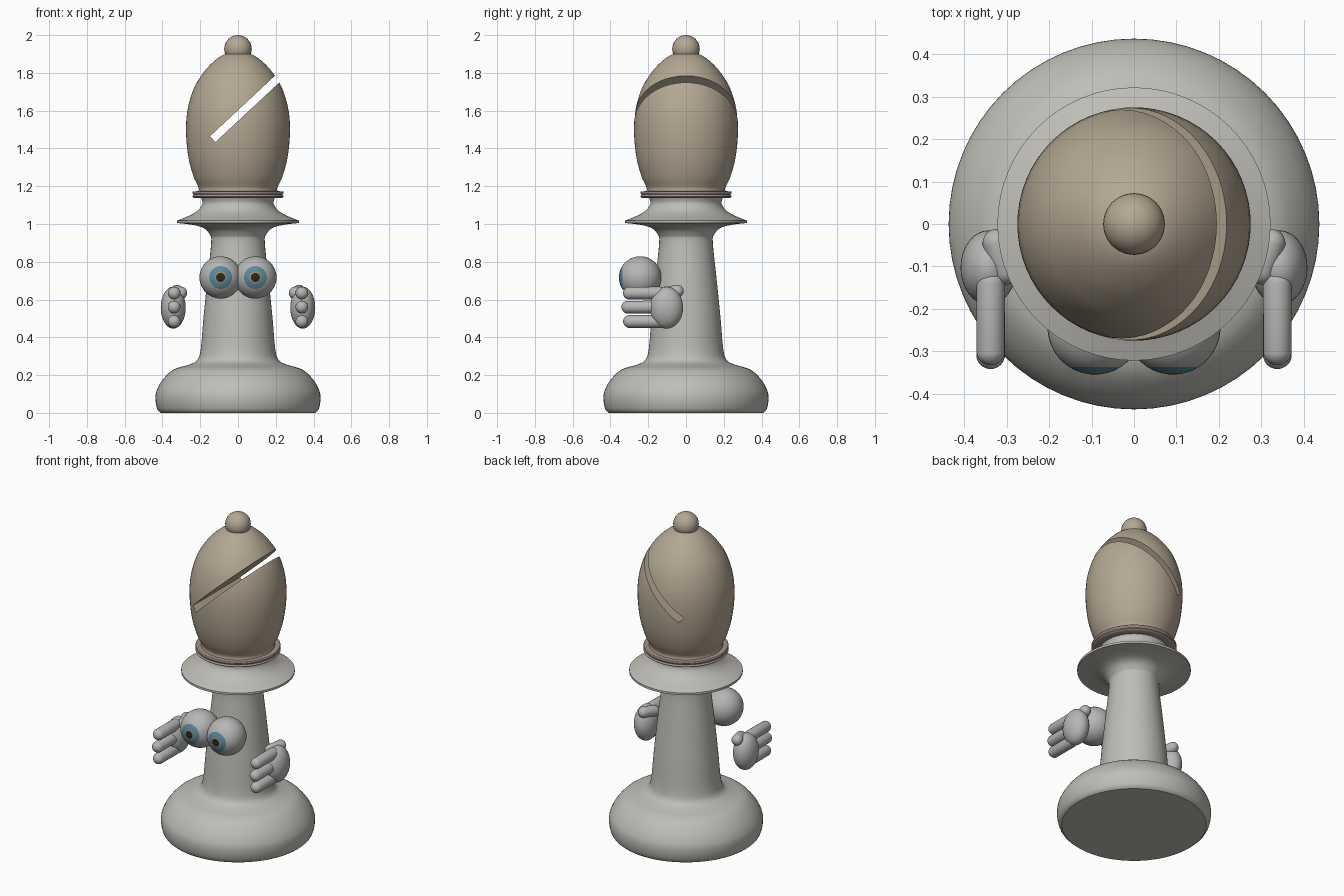
import bpy, bmesh, math
from mathutils import Vector, Matrix

if "Cube" in bpy.data.objects:
    bpy.data.objects.remove(bpy.data.objects["Cube"])


def mat(name, rgb):
    m = bpy.data.materials.new(name)
    m.diffuse_color = (*rgb, 1)
    m.use_nodes = True
    m.node_tree.nodes["Principled BSDF"].inputs["Base Color"].default_value = m.diffuse_color
    return m


STONE = mat("stone", (0.52, 0.51, 0.47))
TAN = mat("tan", (0.46, 0.39, 0.29))
BAND = mat("band", (0.36, 0.29, 0.26))
GREY = mat("grey", (0.47, 0.47, 0.46))
BLUE = mat("blue", (0.10, 0.25, 0.34))
GOLD = mat("gold", (0.35, 0.27, 0.10))
BLACK = mat("black", (0.02, 0.02, 0.02))


def add(name, bm, *mats):
    me = bpy.data.meshes.new(name)
    bmesh.ops.recalc_face_normals(bm, faces=bm.faces)
    bm.to_mesh(me)
    bm.free()
    ob = bpy.data.objects.new(name, me)
    bpy.context.collection.objects.link(ob)
    for m in mats:
        me.materials.append(m)
    return ob


def shade(ob):
    bpy.ops.object.select_all(action='DESELECT')
    ob.select_set(True)
    bpy.context.view_layer.objects.active = ob
    bpy.ops.object.shade_smooth_by_angle(angle=math.radians(35))


def smooth(pts, n=4):
    """Catmull-Rom curve through (radius, z) points."""
    p = [Vector(q) for q in [pts[0], *pts, pts[-1]]]
    out = []
    for a, b, c, d in zip(p, p[1:], p[2:], p[3:]):
        for i in range(n):
            t = i / n
            out.append(b + 0.5 * t * ((c - a) + t * ((2*a - 5*b + 4*c - d) + t * (3*(b - c) + d - a))))
    return out + [p[-1]]


def lathe(name, pieces, m):
    """Revolve smooth profile pieces, sharp where the pieces meet."""
    bm = bmesh.new()
    vs = [bm.verts.new((max(r, 0), 0, z)) for pc in pieces for r, z in smooth(pc)]
    es = [bm.edges.new(e) for e in zip(vs, vs[1:])]
    bmesh.ops.spin(bm, geom=vs + es, cent=(0, 0, 0), axis=(0, 0, 1),
                   angle=2 * math.pi, steps=64, use_merge=True)
    bmesh.ops.remove_doubles(bm, verts=bm.verts, dist=1e-5)
    return add(name, bm, m)


def capsule(bm, a, b, r):
    a, b = Vector(a), Vector(b)
    vs = bmesh.ops.create_uvsphere(bm, u_segments=24, v_segments=16, radius=r)["verts"]
    rot = (b - a).to_track_quat('Z', 'Y')
    for v in vs:
        end = b if v.co.z > 1e-4 else a
        v.co = rot @ v.co + end


def mirror(ob):
    md = ob.modifiers.new("mirror", 'MIRROR')
    md.use_mirror_merge = False


# base, stem and collar in one turned piece
body = lathe("base_and_stem", [
    [(0, 0), (0.41, 0)],
    [(0.41, 0), (0.427, 0.02), (0.437, 0.07), (0.43, 0.12), (0.395, 0.18), (0.34, 0.23),
     (0.26, 0.255), (0.215, 0.28), (0.197, 0.34), (0.183, 0.5), (0.163, 0.7), (0.142, 0.9),
     (0.15, 0.945), (0.185, 0.98), (0.25, 0.997), (0.322, 1.005)],
    [(0.322, 1.005), (0.322, 1.018)],
    [(0.322, 1.018), (0.25, 1.048), (0.21, 1.075), (0.188, 1.11), (0.198, 1.145)],
    [(0.198, 1.145), (0, 1.145)]], STONE)
shade(body)

# neck band
band = lathe("neck_band", [
    [(0, 1.138), (0.232, 1.138)],
    [(0.232, 1.138), (0.242, 1.145), (0.236, 1.155), (0.242, 1.166), (0.238, 1.173)],
    [(0.238, 1.173), (0, 1.178)]], BAND)
shade(band)

# egg-shaped head with a diagonal slit cut through it
head = lathe("head", [
    [(0, 1.165), (0.215, 1.165)],
    [(0.215, 1.165), (0.208, 1.19), (0.235, 1.25), (0.262, 1.35), (0.275, 1.48), (0.268, 1.6),
     (0.237, 1.71), (0.195, 1.785), (0.14, 1.85), (0.075, 1.897), (0, 1.912)]], TAN)
ang = math.radians(43)
direction = Vector((math.cos(ang), 0, math.sin(ang)))
bm = bmesh.new()
bmesh.ops.create_cube(bm, size=1, matrix=Matrix.Translation(Vector((-0.134, 0, 1.449)) + direction * 0.35)
                      @ Matrix.Rotation(-ang, 4, 'Y') @ Matrix.Diagonal((0.7, 1, 0.042, 1)))
cutter = add("slit_cutter", bm, TAN)
cutter.hide_render = True
md = head.modifiers.new("slit", 'BOOLEAN')
md.operation, md.solver, md.object = 'DIFFERENCE', 'EXACT', cutter
bpy.context.view_layer.objects.active = head
bpy.ops.object.modifier_apply(modifier=md.name)
bpy.data.objects.remove(cutter)
shade(head)

# finial ball
bm = bmesh.new()
capsule(bm, (0, 0, 1.927), (0, 0, 1.927001), 0.073)
shade(add("top_ball", bm, TAN))

# eyes: spheres with their pole facing forward, coloured in rings
bm = bmesh.new()
bmesh.ops.create_uvsphere(bm, u_segments=40, v_segments=44, radius=0.112,
                          matrix=Matrix.Translation((0.092, -0.243, 0.717)) @ Matrix.Rotation(math.pi / 2, 4, 'X'))
for f in bm.faces:
    c = f.calc_center_median()
    d = math.hypot(c.x - 0.092, c.z - 0.717)
    if c.y < -0.243:
        f.material_index = 3 if d < 0.023 else 2 if d < 0.032 else 1 if d < 0.062 else 0
eye = add("eyes", bm, GREY, BLUE, GOLD, BLACK)
shade(eye)
mirror(eye)

# hands: oval palm, three fingers and a thumb
bm = bmesh.new()
bmesh.ops.create_uvsphere(bm, u_segments=32, v_segments=20, radius=1,
                          matrix=Matrix.Translation((0.343, -0.103, 0.557)) @ Matrix.Diagonal((0.066, 0.088, 0.111, 1)))
for z, tip in ((0.634, -0.333), (0.56, -0.342), (0.484, -0.333)):
    capsule(bm, (0.338, -0.14, z), (0.338, tip + 0.034, z), 0.034)
capsule(bm, (0.302, -0.11, 0.635), (0.324, -0.045, 0.645), 0.033)
hand = add("hands", bm, GREY)
shade(hand)
mirror(hand)
